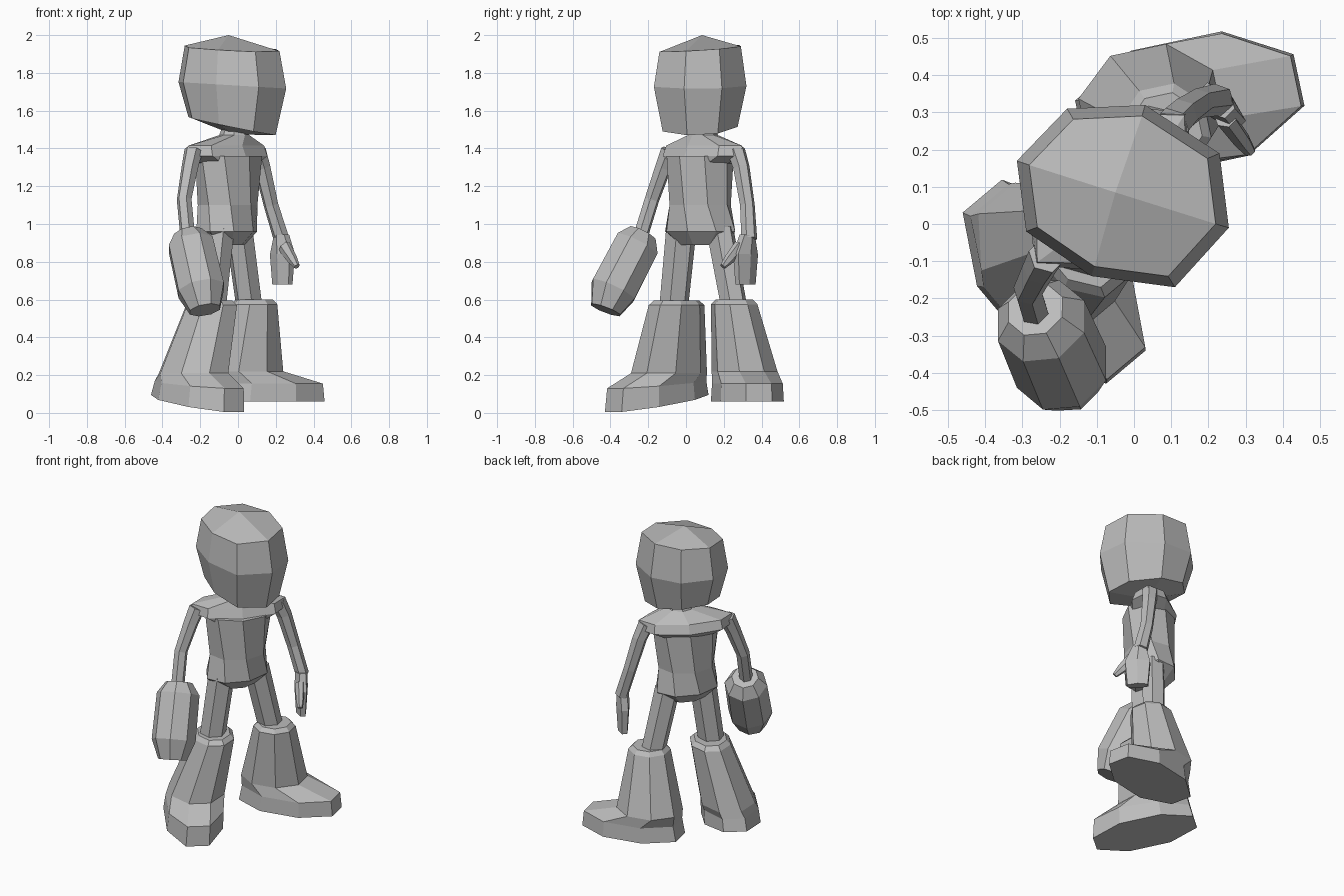
import bpy, bmesh
from math import sin, cos, pi, radians
from mathutils import Vector

cube = bpy.data.objects.get("Cube")
if cube:
    bpy.data.objects.remove(cube, do_unlink=True)

grey = bpy.data.materials.new("plain_grey")
grey.use_nodes = True
colour = (0.5, 0.5, 0.5, 1)
grey.diffuse_color = colour
grey.node_tree.nodes["Principled BSDF"].inputs["Base Color"].default_value = colour
BODY_YAW = radians(-45)


def loft(name, rings, poles=None):
    """Skin a list of equal rings; close the ends flat, or as four quads to each pole."""
    bm = bmesh.new()
    loops = [[bm.verts.new(p) for p in r] for r in rings]
    n = len(loops[0])
    for lo, hi in zip(loops, loops[1:]):
        for i in range(n):
            j = (i + 1) % n
            bm.faces.new((lo[i], lo[j], hi[j], hi[i]))
    for k, end in enumerate((loops[0], loops[-1])):
        if poles:
            tip = bm.verts.new(poles[k])
            for i in range(0, n, 2):
                bm.faces.new((end[i], end[i + 1], end[(i + 2) % n], tip))
        else:
            bm.faces.new(end)
    bmesh.ops.recalc_face_normals(bm, faces=bm.faces)
    mesh = bpy.data.meshes.new(name)
    bm.to_mesh(mesh)
    bm.free()
    mesh.materials.append(grey)
    bpy.context.collection.objects.link(bpy.data.objects.new(name, mesh))


def flat_ring(x, y, z, length, width, yaw=BODY_YAW, slope=0, turn=0.0):
    """Eight-sided oval: length runs along the yaw direction, z rises by slope along it."""
    out = []
    for i in range(8):
        t = 2 * pi * (i + turn) / 8
        f, s = length * cos(t), width * sin(t)
        out.append(Vector((x + f * cos(yaw) - s * sin(yaw),
                           y + f * sin(yaw) + s * cos(yaw), z + slope * f)))
    return out


def tube(name, stations, n=6):
    """Limb along stations of (x, y, z, fore radius, side radius)."""
    pts = [Vector(s[:3]) for s in stations]
    rings = []
    for i, (p, s) in enumerate(zip(pts, stations)):
        axis = (pts[min(i + 1, len(pts) - 1)] - pts[max(i - 1, 0)]).normalized()
        fore = Vector((cos(BODY_YAW), sin(BODY_YAW), 0))
        fore = (fore - axis * fore.dot(axis)).normalized()
        side = axis.cross(fore)
        angles = [2 * pi * (k + 0.5) / n for k in range(n)]
        rings.append([p + fore * s[3] * cos(t) + side * s[4] * sin(t) for t in angles])
    loft(name, rings)


# Head: faceted block, turned and slightly tilted
HEAD = Vector((-0.04, 0.075, 0))
outline = [(-0.315, 0.17), (-0.18, 0.31), (0.03, 0.32), (0.23, 0.19),
           (0.255, -0.01), (0.11, -0.17), (-0.115, -0.14), (-0.29, -0.02)]


def head_ring(scale, z, dx, dy=0.0):
    ring = []
    for x, y in outline:
        d = (Vector((x, y, 0)) - HEAD) * scale
        ring.append(HEAD + d + Vector((0, 0, z + dx * d.x + dy * d.y)))
    return ring


loft("head", [head_ring(0.81, 1.52, -0.2, 0.03), head_ring(1, 1.735, -0.06),
              head_ring(0.88, 1.93, -0.04, 0.06)],
     poles=[(-0.03, 0.08, 1.475), (-0.05, 0.085, 2.0)])

# Torso: hips are twisted against the chest
loft("torso", [flat_ring(x, 0.075, z, f, u, yaw=radians(a)) for x, z, f, u, a in (
    (-0.06, 0.89, 0.09, 0.12, -25), (-0.06, 0.96, 0.155, 0.205, -25),
    (-0.055, 1.1, 0.15, 0.175, -35), (-0.05, 1.36, 0.155, 0.2, -45))])

# Shoulder yoke and neck
loft("shoulders", [flat_ring(x, y, z, f, u) for x, y, z, f, u in (
    (-0.055, 0.085, 1.32, 0.13, 0.19), (-0.062, 0.095, 1.36, 0.145, 0.29),
    (-0.062, 0.095, 1.415, 0.12, 0.28), (-0.02, 0.09, 1.47, 0.08, 0.08),
    (-0.02, 0.09, 1.52, 0.06, 0.06))])

# Arms
tube("right_arm", [(-0.235, -0.085, 1.39, 0.05, 0.05), (-0.255, -0.12, 1.3, 0.045, 0.045),
                   (-0.285, -0.18, 1.13, 0.04, 0.04), (-0.265, -0.245, 0.92, 0.04, 0.04)])
tube("left_arm", [(0.1, 0.265, 1.39, 0.05, 0.05), (0.128, 0.293, 1.3, 0.045, 0.045),
                  (0.175, 0.325, 1.1, 0.04, 0.04), (0.23, 0.335, 0.92, 0.045, 0.04)])

# Right gauntlet
tube("right_gauntlet", [(-0.265, -0.23, 0.95, 0.08, 0.08), (-0.25, -0.26, 0.89, 0.128, 0.128),
                        (-0.195, -0.385, 0.65, 0.132, 0.132),
                        (-0.175, -0.425, 0.545, 0.087, 0.087)], n=8)

# Left hand: flat mitten and thumb
tube("left_hand", [(0.23, 0.325, 0.94, 0.045, 0.038), (0.235, 0.315, 0.84, 0.085, 0.04),
                   (0.235, 0.315, 0.68, 0.07, 0.03)])
tube("left_thumb", [(0.245, 0.285, 0.88, 0.04, 0.028), (0.29, 0.225, 0.81, 0.028, 0.024),
                    (0.312, 0.195, 0.775, 0.016, 0.016)])

# Legs
tube("right_leg", [(-0.1, -0.025, 0.97, 0.085, 0.08), (-0.14, -0.065, 0.56, 0.08, 0.077)])
tube("left_leg", [(0.005, 0.18, 0.97, 0.073, 0.077), (0.06, 0.255, 0.56, 0.07, 0.073)])


# Boots: sole, toe rim, ankle, cuff and cuff top, each (x, y, z, length, width, slope)
def boot(name, yaw, stations):
    loft(name, [flat_ring(*s[:5], yaw=radians(yaw), slope=s[5], turn=0.5) for s in stations])


boot("right_boot", -50, [
    (-0.215, -0.155, 0.05, 0.325, 0.18, -0.15), (-0.205, -0.155, 0.15, 0.31, 0.175, -0.07),
    (-0.235, -0.09, 0.21, 0.225, 0.17, 0), (-0.14, -0.05, 0.57, 0.165, 0.125, 0),
    (-0.14, -0.05, 0.595, 0.135, 0.1, 0)])
boot("left_boot", 12, [
    (0.15, 0.325, 0.06, 0.325, 0.185, 0), (0.155, 0.325, 0.155, 0.31, 0.18, 0),
    (0.045, 0.31, 0.22, 0.2, 0.175, 0), (0.085, 0.255, 0.575, 0.125, 0.125, 0),
    (0.085, 0.255, 0.6, 0.1, 0.1, 0)])
